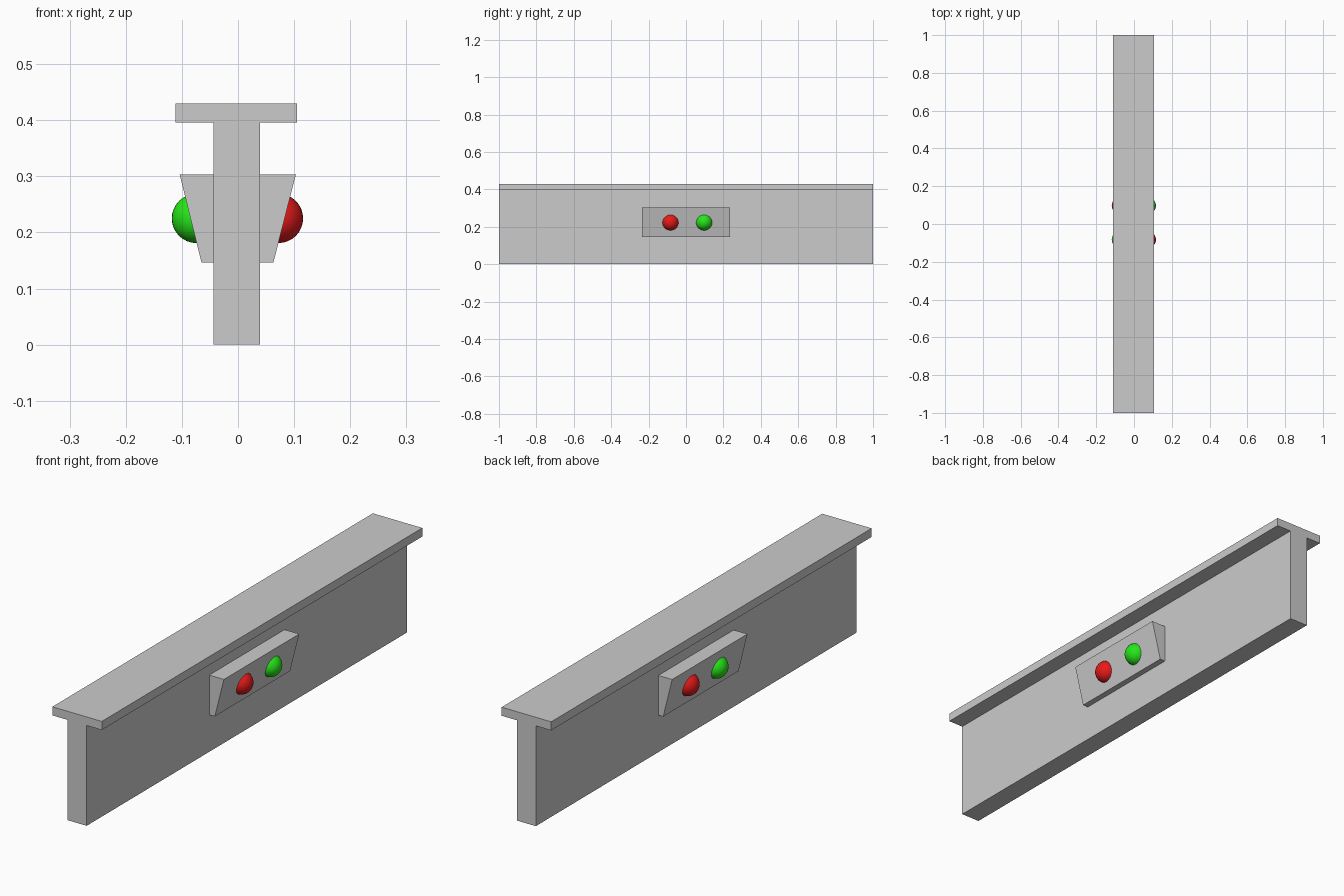
import bpy
import bmesh

if "Cube" in bpy.data.objects:
    bpy.data.objects.remove(bpy.data.objects["Cube"])


def extrude_profile(name, profile, half_length):
    """Extrude an (x, z) outline along y, centred on y = 0."""
    bm = bmesh.new()
    face = bm.faces.new([bm.verts.new((x, -half_length, z)) for x, z in profile])
    result = bmesh.ops.extrude_face_region(bm, geom=[face])
    verts = [v for v in result["geom"] if isinstance(v, bmesh.types.BMVert)]
    bmesh.ops.translate(bm, verts=verts, vec=(0, 2 * half_length, 0))
    bmesh.ops.recalc_face_normals(bm, faces=bm.faces)
    mesh = bpy.data.meshes.new(name)
    bm.to_mesh(mesh)
    bm.free()
    obj = bpy.data.objects.new(name, mesh)
    bpy.context.collection.objects.link(obj)
    return obj


def colour(name, rgb):
    mat = bpy.data.materials.new(name)
    mat.diffuse_color = (*rgb, 1)
    mat.use_nodes = True
    mat.node_tree.nodes["Principled BSDF"].inputs["Base Color"].default_value = mat.diffuse_color
    return mat


# T-shaped beam: web with a wide top flange
extrude_profile("beam", [
    (-0.044, 0), (0.039, 0), (0.039, 0.396), (0.105, 0.396),
    (0.105, 0.43), (-0.111, 0.43), (-0.111, 0.396), (-0.044, 0.396)], 1.0)

# Tapered lamp housing that passes through the web
extrude_profile("lamp_housing", [
    (-0.065, 0.146), (0.063, 0.146), (0.103, 0.303), (-0.104, 0.303)], 0.235)

# Red and green lamps, swapped on the opposite side
red = colour("red", (0.8, 0.01, 0.01))
green = colour("green", (0.02, 0.8, 0.01))
for side, x, red_y, green_y in (("right", 0.072, -0.083, 0.097),
                                ("left", -0.074, 0.097, -0.083)):
    for label, mat, y in (("red", red, red_y), ("green", green, green_y)):
        bpy.ops.mesh.primitive_uv_sphere_add(
            segments=32, ring_count=16, radius=0.044, location=(x, y, 0.225))
        lamp = bpy.context.object
        lamp.name = f"{label}_lamp_{side}"
        lamp.data.materials.append(mat)
        bpy.ops.object.shade_smooth()
